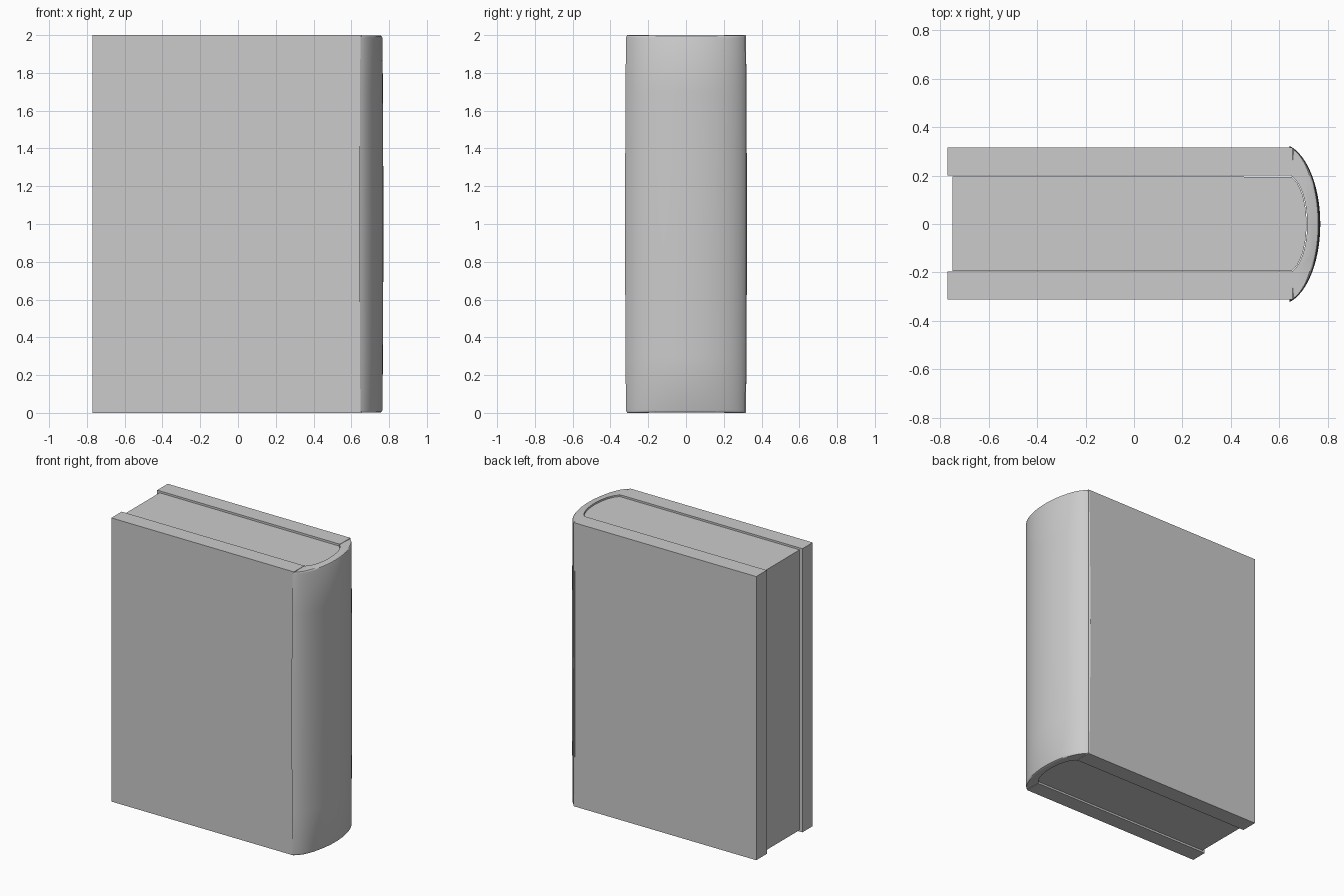
import bpy, bmesh, math

if "Cube" in bpy.data.objects:
    bpy.data.objects.remove(bpy.data.objects["Cube"])


def arc(x0, x1, half, t_max, n):
    """Bulging curve from (x0, -half) through (x1, 0) to (x0, half)."""
    pts = []
    for i in range(n + 1):
        t = t_max * (2 * i / n - 1)
        k = (math.cos(t) - math.cos(t_max)) / (1 - math.cos(t_max))
        pts.append((x0 + (x1 - x0) * k, half * math.sin(t) / math.sin(t_max)))
    return pts


def loft(name, rings):
    """Solid through a list of (z, outline) rings."""
    bm = bmesh.new()
    loops = [[bm.verts.new((x, y, z)) for x, y in pts] for z, pts in rings]
    n = len(loops[0])
    for a, b in zip(loops, loops[1:]):
        for i in range(n):
            j = (i + 1) % n
            bm.faces.new((a[i], a[j], b[j], b[i]))
    bm.faces.new(loops[0][::-1])
    bm.faces.new(loops[-1])
    bmesh.ops.recalc_face_normals(bm, faces=bm.faces)
    mesh = bpy.data.meshes.new(name)
    bm.to_mesh(mesh)
    bm.free()
    obj = bpy.data.objects.new(name, mesh)
    bpy.context.collection.objects.link(obj)
    return obj


def smooth(obj):
    bpy.ops.object.select_all(action='DESELECT')
    obj.select_set(True)
    bpy.context.view_layer.objects.active = obj
    bpy.ops.object.shade_smooth_by_angle(angle=math.radians(35))


# Front and back cover boards
for name, y0, y1 in (("front_cover", -0.312, -0.197), ("back_cover", 0.2, 0.317)):
    outline = [(-0.77, y0), (0.655, y0), (0.655, y1), (-0.77, y1)]
    loft(name, [(0.0, outline), (2.0, outline)])

# Page block, slightly recessed, rounded towards the spine
pages = [(-0.75, 0.197), (-0.75, -0.194)] + arc(0.65, 0.713, 0.195, math.radians(75), 24)
smooth(loft("pages", [(0.012, pages), (1.988, pages)]))

# Rounded spine: crescent section with softened ends and a slight bulge
inner = arc(0.65, 0.716, 0.198, math.radians(75), 24)[::-1]
levels = [(0.002, -0.012), (0.006, -0.004), (0.014, 0.0), (0.3, 0.002), (0.7, 0.004), (1.0, 0.005)]
levels += [(2.0 - z, d) for z, d in levels[-2::-1]]
rings = []
for z, d in levels:
    outer = arc(0.648 - d, 0.765 + d, 0.318 + d, math.radians(75), 32)
    rings.append((z, outer + inner))
smooth(loft("spine", rings))
